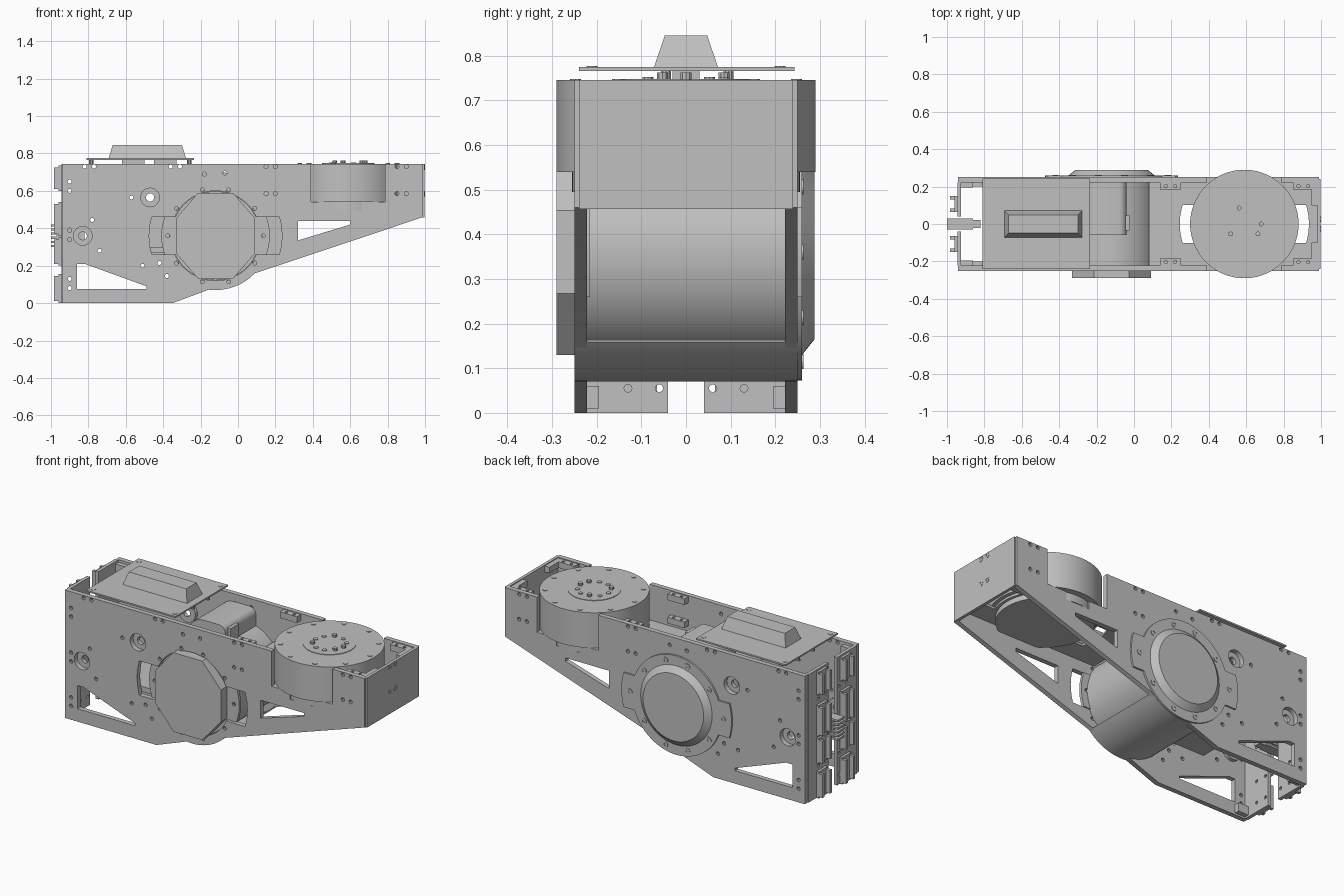
import bpy, bmesh, math
from mathutils import Matrix

cube = bpy.data.objects.get("Cube")
if cube:
    bpy.data.objects.remove(cube, do_unlink=True)

grey = bpy.data.materials.new("machined_grey")
grey.use_nodes = True
color = (0.53, 0.53, 0.53, 1)
grey.diffuse_color = color
grey.node_tree.nodes["Principled BSDF"].inputs["Base Color"].default_value = color

parts = []
AXES = {"X": Matrix(((0, 0, 1, 0), (1, 0, 0, 0), (0, 1, 0, 0), (0, 0, 0, 1))),
        "Y": Matrix(((1, 0, 0, 0), (0, 0, 1, 0), (0, 1, 0, 0), (0, 0, 0, 1))),
        "Z": Matrix.Identity(4)}


def finish(name, bm):
    bmesh.ops.recalc_face_normals(bm, faces=bm.faces)
    mesh = bpy.data.meshes.new(name)
    bm.to_mesh(mesh)
    bm.free()
    mesh.materials.append(grey)
    ob = bpy.data.objects.new(name, mesh)
    bpy.context.collection.objects.link(ob)
    parts.append(ob)


def arc(u, v, r, start, end, n):
    """Points along an arc, angles in degrees."""
    angles = [math.radians(start + (end - start) * i / n) for i in range(n + 1)]
    return [(u + r * math.cos(a), v + r * math.sin(a)) for a in angles]


def circle(u, v, r, n=16):
    return arc(u, v, r, 0, 360, n)[:-1]


def rect(u0, u1, v0, v1):
    return [(u0, v0), (u1, v0), (u1, v1), (u0, v1)]


def slab(name, axis, a, b, loops):
    """Extrude closed loops (inner loops become holes) from a to b along an axis."""
    curve = bpy.data.curves.new(name, "CURVE")
    curve.dimensions = "2D"
    curve.fill_mode = "BOTH"
    curve.extrude = abs(b - a) / 2
    for loop in loops:
        sp = curve.splines.new("POLY")
        sp.points.add(len(loop) - 1)
        for p, (u, v) in zip(sp.points, loop):
            p.co = (u, v, 0, 1)
        sp.use_cyclic_u = True
    tmp = bpy.data.objects.new(name + "_profile", curve)
    bpy.context.collection.objects.link(tmp)
    dg = bpy.context.evaluated_depsgraph_get()
    mesh = bpy.data.meshes.new_from_object(tmp.evaluated_get(dg))
    bm = bmesh.new()
    bm.from_mesh(mesh)
    bpy.data.objects.remove(tmp, do_unlink=True)
    bpy.data.curves.remove(curve)
    bpy.data.meshes.remove(mesh)
    bmesh.ops.remove_doubles(bm, verts=bm.verts, dist=0.0001)
    bm.transform(AXES[axis] @ Matrix.Translation((0, 0, (a + b) / 2)))
    finish(name, bm)


def box(name, x0, x1, y0, y1, z0, z1):
    slab(name, "Z", z0, z1, [rect(x0, x1, y0, y1)])


HX, HZ = -0.12, 0.36     # main joint centre
DX = 0.59                # drum centre


def eared(r, reach, h=0.1):
    """Disc with a round-ended ear on each side."""
    a, e = (math.degrees(math.asin(h / q)) for q in (r, reach))
    pts = []
    for s in (0, 180):
        pts += arc(HX, HZ, r, s + a, s + 180 - a, 24)
        pts += arc(HX, HZ, reach, s + 180 - e, s + 180 + e, 6)
    return pts


# side plates: outline, windows, bolt holes and ports
belly = arc(HX, HZ, 0.29, -97, -44, 12)
outline = [(-0.94, 0), (-0.35, 0)] + belly + [
    (0.99, 0.46), (0.99, 0.745), (0.785, 0.745), (0.785, 0.54), (0.66, 0.54), (0.66, 0.495),
    (0.51, 0.495), (0.51, 0.54), (0.39, 0.54), (0.39, 0.745), (-0.94, 0.745)]
windows = [[(-0.86, 0.075), (-0.49, 0.075), (-0.49, 0.09), (-0.82, 0.21), (-0.86, 0.21)],
           [(0.32, 0.335), (0.6, 0.42), (0.6, 0.44), (0.32, 0.44)], eared(0.24, 0.355)]
holes = [(-0.18, 0.69), (-0.07, 0.695), (-0.57, 0.565), (-0.78, 0.445), (-0.74, 0.28),
         (-0.51, 0.2), (-0.42, 0.215), (-0.38, 0.145)]
holes += [(x, z) for x in (0.15, 0.2, 0.85, 0.9) for z in (0.585, 0.73)]
holes += [(-0.9, z) for z in (0.08, 0.13, 0.34, 0.39, 0.6, 0.65)]
holes += [(x, 0.73) for x in (-0.82, -0.77, -0.36, -0.31)]
bolt_ring = [(HX + 0.255 * math.cos(a), HZ + 0.255 * math.sin(a))
             for a in (math.radians(s + m) for s in (0, 180) for m in (35, 74, 106, 145))]
ports = [(-0.47, 0.565), (-0.83, 0.36)]
cuts = windows + [circle(x, z, 0.011, 10) for x, z in holes + bolt_ring] + [circle(x, z, 0.05, 24) for x, z in ports]
for side, s in (("front", -1), ("back", 1)):
    slab(side + "_side_plate", "Y", s * 0.222, s * 0.25, [outline] + cuts)
    for x, z in ports:
        slab(side + "_port_ring", "Y", s * 0.2, s * 0.222, [circle(x, z, 0.055, 24), circle(x, z, 0.022)])

# main motor, with lower cradle and top housing
slab("main_motor", "Y", -0.222, 0.222, [circle(HX, HZ, 0.25, 64)])
slab("motor_cradle", "Y", -0.222, 0.222,
     [arc(HX, HZ, 0.29, -130, -44, 20) + arc(HX, HZ, 0.284, -44, -130, 20)])
slab("motor_housing", "Y", -0.06, 0.222,
     [[(-0.28, 0.5), (-0.04, 0.5)] + arc(-0.08, 0.66, 0.04, 0, 90, 6) + arc(-0.18, 0.6, 0.1, 90, 180, 8)])
box("housing_latch", -0.055, -0.025, -0.035, 0.045, 0.55, 0.68)
box("inner_tray", -0.65, -0.38, -0.222, 0.222, 0.27, 0.3)

# front hub: octagonal cap over a recessed eared plate
ear_holes = [circle(HX + s * 0.255, HZ, 0.011, 10) for s in (-1, 1)]
slab("front_ear_plate", "Y", -0.232, -0.215, [eared(0.238, 0.29)] + ear_holes)
w, h, c = 0.212, 0.23, 0.093
corners = [(w, c), (c, h), (-c, h), (-w, c), (-w, -c), (-c, -h), (c, -h), (w, -c)]
slab("front_hub", "Y", -0.29, -0.222, [[(HX + u, HZ + v) for u, v in corners]])

# back hub: eared flange with a chamfered cap
slab("back_flange", "Y", 0.25, 0.26, [eared(0.288, 0.355)])
cap = bmesh.new()
bmesh.ops.create_cone(cap, cap_ends=True, segments=64, radius1=0.23, radius2=0.195, depth=0.028,
                      matrix=Matrix.Translation((HX, 0.274, HZ)) @ Matrix.Rotation(-math.pi / 2, 4, "X"))
finish("back_cap", cap)
for x, z in bolt_ring + [(HX - 0.3, HZ), (HX + 0.3, HZ)]:
    slab("flange_bolt", "Y", 0.258, 0.263, [circle(x, z, 0.017, 12), circle(x, z, 0.008, 8)])

# turntable drum
slab("drum", "Z", 0.54, 0.745, [circle(DX, 0, 0.29, 96)])
slab("drum_lower_step", "Z", 0.495, 0.545, [circle(DX, 0, 0.255, 64)])
slab("drum_boss", "Z", 0.74, 0.748, [circle(DX, 0, 0.14, 48)])
for i, (x, y) in enumerate(circle(DX, 0, 0.09, 10)):
    slab("drum_pin", "Z", 0.74, 0.762 if i % 3 == 0 else 0.752, [circle(x, y, 0.013, 10)])
for x, y in circle(DX, 0, 0.26, 10):
    slab("drum_bolt", "Z", 0.74, 0.748, [circle(x, y, 0.013, 10)])

# shelf around the drum with a curved slot on either side
slots = [arc(DX, 0, 0.345, s - 17, s + 17, 10) + arc(DX, 0, 0.27, s + 22, s - 22, 10) for s in (0, 180)]
slab("drum_shelf", "Z", 0.525, 0.538, [rect(0.08, 0.98, -0.222, 0.222)] + slots)

# nose plate with bolts
box("nose_plate", 0.98, 0.998, -0.24, 0.24, 0.457, 0.745)
for z in (0.585, 0.728):
    for y in (-0.025, 0.025):
        slab("nose_bolt", "X", 0.99, 1.0, [circle(y, z, 0.015, 12), circle(y, z, 0.008, 8)])

# corner brackets, tail plates and tail connector clips, mirrored across y
spans = [(0, 0.155), (0.2, 0.35), (0.36, 0.54), (0.6, 0.735)]
for s in (-1, 1):
    for z in (0.57, 0.705):
        for x in (0.14, 0.85):
            screw_holes = [circle(x + d, s * 0.203, 0.009, 8) for d in (0.03, 0.08)]
            slab("wall_bracket", "Z", z, z + 0.035, [rect(x, x + 0.11, s * 0.185, s * 0.223)] + screw_holes)
        box("nose_bracket", 0.95, 0.985, s * 0.1, s * 0.222, z, z + 0.035)
    tail_holes = [circle(s * y, z, 0.009, 8) for y in (0.06, 0.13) for z in (0.055, 0.18, 0.38, 0.57)]
    slab("tail_plate", "X", -0.945, -0.925, [rect(s * 0.04, s * 0.222, 0, 0.745)] + tail_holes)
    for z0, z1 in spans:
        box("tail_clip_base", -0.96, -0.943, s * 0.065, s * 0.15, z0, z1)
        for y in (0.065, 0.132):
            box("tail_clip_rib", -0.985, -0.955, s * y, s * (y + 0.018), z0 + 0.01, z1 - 0.01)
    for z in (0.01, 0.68):
        box("tail_bracket", -0.93, -0.86, s * 0.195, s * 0.222, z, z + 0.05)

# ribbed connector at the tail centre
box("tail_connector", -0.97, -0.82, -0.022, 0.022, 0.3, 0.42)
for i in range(6):
    z = 0.3 + 0.022 * i
    box("connector_rib", -1.0, -0.86, -0.03, 0.03, z, z + 0.011)

# top cover with raised bump, mounts, standoffs and screws
box("top_cover", -0.81, -0.235, -0.24, 0.243, 0.766, 0.775)
bump = bmesh.new()
bmesh.ops.create_cube(bump, size=1)
for v in bump.verts:
    top = v.co.z > 0
    v.co = (-0.485 + v.co.x * (0.37 if top else 0.415), v.co.y * (0.095 if top else 0.145), 0.845 if top else 0.772)
finish("cover_bump", bump)
for x in (-0.56, -0.39):
    box("cover_mount", x - 0.06, x + 0.06, -0.03, 0.03, 0.74, 0.768)
for x in (-0.785, -0.26):
    for y in (-0.21, 0.21):
        slab("cover_screw", "Z", 0.77, 0.777, [circle(x, y, 0.013, 10)])
    for y in (-0.045, 0.095):
        slab("cover_standoff", "Z", 0.74, 0.768, [circle(x, y, 0.012, 10)])

# smooth shading with sharp edges kept
for ob in bpy.context.selected_objects:
    ob.select_set(False)
for ob in parts:
    ob.select_set(True)
bpy.context.view_layer.objects.active = parts[0]
bpy.ops.object.shade_smooth_by_angle()
